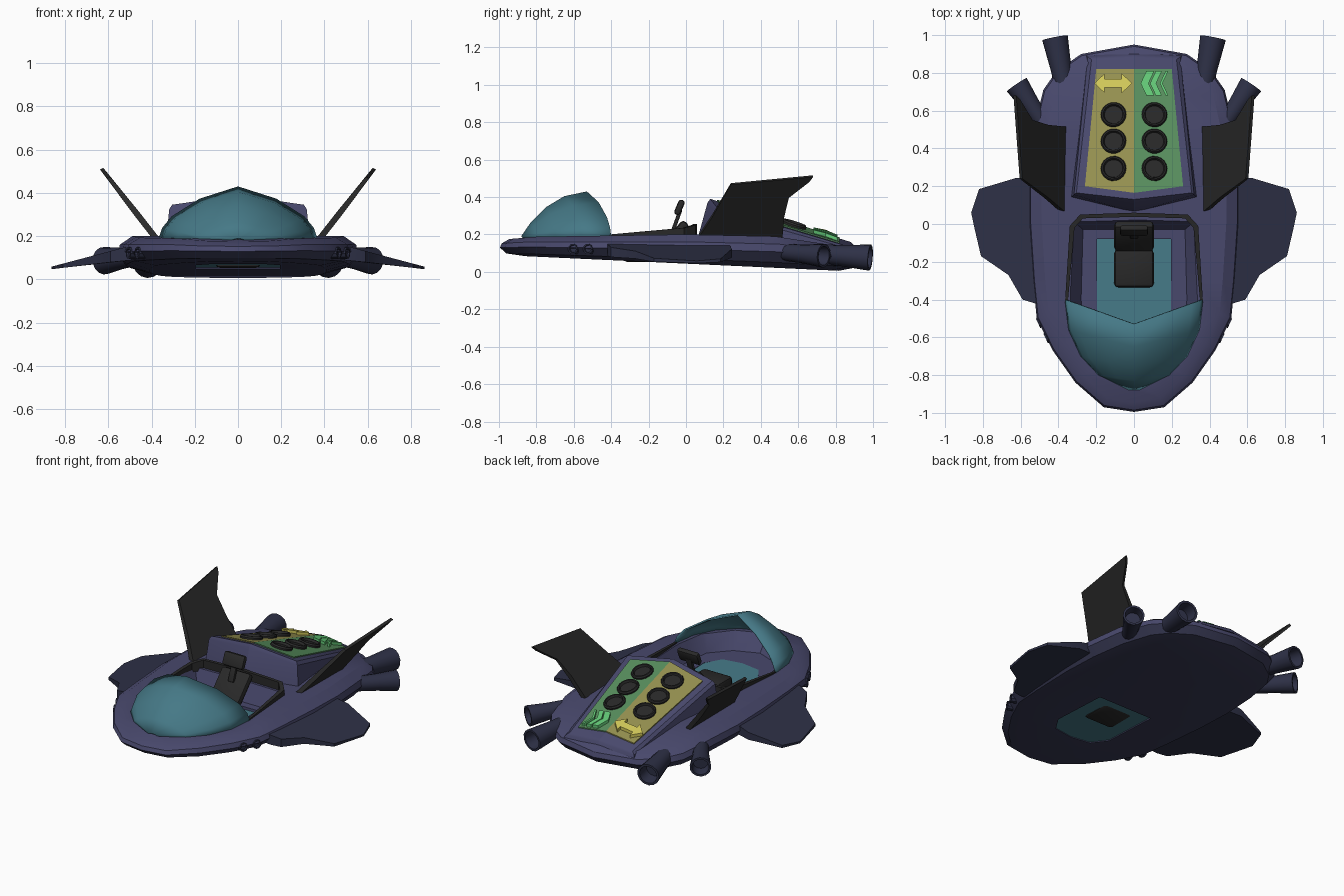
import bpy, bmesh, math
from mathutils import Vector, Matrix

if "Cube" in bpy.data.objects:
    bpy.data.objects.remove(bpy.data.objects["Cube"])

def mat(name, r, g, b):
    m = bpy.data.materials.new(name)
    m.diffuse_color = (r, g, b, 1)
    m.use_nodes = True
    m.node_tree.nodes["Principled BSDF"].inputs["Base Color"].default_value = m.diffuse_color
    return m

PURPLE = mat("purple", .065, .065, .15)
BELLY = mat("belly", .04, .042, .09)
NAVY = mat("navy", .027, .03, .062)
BLACK = mat("black", .022, .022, .022)
GLASS = mat("glass", .06, .19, .24)
OLIVE = mat("olive", .30, .28, .08)
GREEN = mat("green", .10, .28, .115)
YELLOW = mat("yellow", .64, .58, .10)
LIME = mat("lime", .13, .60, .19)

def lerp(table, t):
    for (a, u), (b, v) in zip(table, table[1:]):
        if t <= b:
            return u + (v - u) * (max(t, a) - a) / (b - a)
    return table[-1][1]

def smooth(o, angle=32):
    bpy.ops.object.select_all(action='DESELECT')
    o.select_set(True)
    bpy.context.view_layer.objects.active = o
    bpy.ops.object.shade_smooth_by_angle(angle=math.radians(angle))

def build(name, verts, faces, m, mirror=False, angle=32):
    me = bpy.data.meshes.new(name)
    me.from_pydata([tuple(v) for v in verts], [], faces)
    bm = bmesh.new()
    bm.from_mesh(me)
    bmesh.ops.recalc_face_normals(bm, faces=bm.faces)
    bm.to_mesh(me)
    bm.free()
    me.materials.append(m)
    o = bpy.data.objects.new(name, me)
    bpy.context.collection.objects.link(o)
    smooth(o, angle)
    if mirror:
        o.modifiers.new("mirror", 'MIRROR')
    return o

def loft(name, rings, m, mirror=False, closed=True, cap='ngon', angle=32):
    n = len(rings[0])
    verts = [v for r in rings for v in r]
    faces = [(k*n+i, k*n+(i+1) % n, (k+1)*n+(i+1) % n, (k+1)*n+i)
             for k in range(len(rings)-1) for i in range(n if closed else n-1)]
    for base in (0, (len(rings)-1)*n):
        if cap == 'ngon':
            faces.append([base+i for i in range(n)])
        elif cap == 'strip':      # left-right strips of a symmetric outline
            for i in range(n//2):
                f = dict.fromkeys([i, i+1, (n-i-1) % n, (n-i) % n])
                faces.append([base+j for j in f])
    return build(name, verts, faces, m, mirror, angle)

def sym(half):
    return half + [(-p[0], *p[1:]) for p in half[-2:0:-1]]

def plate(name, pts, low, high, m, mirror=False):
    return loft(name, [[(x, y, f(x, y)) for x, y in pts] for f in (low, high)], m, mirror)

def lathe(name, profile, pos, axis, m, mirror=False, n=14):
    q = Vector((0, 0, 1)).rotation_difference(Vector(axis))
    rings = [[Vector(pos) + q @ Vector((r*math.cos(math.tau*i/n), r*math.sin(math.tau*i/n), h))
              for i in range(n)] for r, h in profile]
    return loft(name, rings, m, mirror)

def box(name, size, pos, tilt, m, bevel=.02):
    bm = bmesh.new()
    bmesh.ops.create_cube(bm, size=1, matrix=Matrix.Translation(pos) @
                          Matrix.Rotation(tilt, 4, 'X') @ Matrix.Diagonal((*size, 1)))
    bmesh.ops.bevel(bm, geom=bm.edges[:], offset=bevel, segments=2, affect='EDGES', profile=.5)
    me = bpy.data.meshes.new(name)
    bm.to_mesh(me)
    bm.free()
    me.materials.append(m)
    o = bpy.data.objects.new(name, me)
    bpy.context.collection.objects.link(o)
    smooth(o)
    return o

def cut(o, cutter):
    b = o.modifiers.new("cut", 'BOOLEAN')
    b.operation, b.solver, b.object = 'DIFFERENCE', 'EXACT', cutter
    bpy.context.view_layer.objects.active = o
    bpy.ops.object.modifier_apply(modifier="cut")
    bpy.data.objects.remove(cutter)

# Hull: one outline lofted from belly to deck
outline = sym([(0, -.995), (.16, -.97), (.31, -.84), (.43, -.67), (.515, -.5), (.535, -.3), (.555, 0),
               (.555, .25), (.53, .5), (.48, .71), (.41, .81), (.28, .90), (0, .95)])
belly = lambda x, y: .044 - .04*y
deck = lambda x, y: lerp([(-1, .175), (-.85, .188), (0, .2), (.5, .19), (.95, .125)], y)
def hull_ring(sx, sy, t):
    return [(x*sx, y*sy, belly(0, y)*(1-t) + deck(0, y)*t) for x, y in outline]
hull = loft("hull", [hull_ring(.74, .86, 0), hull_ring(.93, .965, .16), hull_ring(1, 1, .5),
                     hull_ring(.985, .99, .75), hull_ring(.88, .95, 1)], PURPLE, cap='strip')
hull.data.materials.append(BELLY)
for p in hull.data.polygons:
    p.material_index = int(p.normal.z < .05)

# Cockpit well and floor window
well_low = sym([(0, -.76), (.15, -.7), (.26, -.58), (.28, -.4), (.27, -.03), (0, -.03)])
well_top = sym([(0, -.86), (.19, -.78), (.32, -.61), (.35, -.4), (.325, .02), (0, .03)])
cut(hull, loft("well_cutter", [[(x, y, .088) for x, y in well_low],
                               [(x, y, .22) for x, y in well_top]], PURPLE))
window = sym([(0, -.58), (.13, -.56), (.195, -.46), (.195, -.08), (0, -.08)])
cut(hull, plate("window_cutter", window, lambda x, y: -.1, lambda x, y: .15, PURPLE))
smooth(hull, 30)
plate("floor_window", window, lambda x, y: belly(x, y) + .008, lambda x, y: belly(x, y) + .024, GLASS)

# Cockpit frame
path = [((.365, -.41), (.35, -.41), .2), ((.34, -.01), (.315, -.02), .235),
        ((.285, .05), (.27, .03), .25), ((0, .06), (0, .038), .255)]
loft("cockpit_frame", [[(*a, .18), (*a, z), (*b, z), (*b, .18)] for a, b, z in path], BLACK, mirror=True)

# Canopy: ribs from base to crest (base x, base y, crest y, crest z)
ribs = [(.37, -.40, -.53, .43), (.35, -.56, -.65, .405), (.285, -.70, -.75, .345),
        (.19, -.80, -.83, .265), (.03, -.878, -.88, .192)]
section = [(1, 0), (.95, .22), (.83, .44), (.48, .77), (0, 1)]
canopy = loft("canopy", [[(s*bx*f, by+(cy-by)*(1-f), .183+(cz-.183)*h)
                          for s, f, h in [(1, *p) for p in section] + [(-1, *p) for p in section[-2::-1]]]
                         for bx, by, cy, cz in ribs], GLASS, closed=False, cap=None, angle=40)
sol = canopy.modifiers.new("thickness", 'SOLIDIFY')
sol.thickness = .01

# Seat
box("seat_cushion", (.21, .2, .078), (0, -.235, .092), 0, BLACK)
box("seat_back", (.21, .05, .2), (0, -.065, .19), -.75, BLACK)
box("headrest_post", (.04, .02, .12), (0, -.05, .275), -.35, BLACK, .005)
box("headrest", (.15, .035, .085), (0, -.035, .345), -.4, BLACK, .014)

# Engine deck, sloping to the rear with a low ridge
loft("engine_deck", [
    [(0, .06, .17), (.335, .14, .16), (.265, .9, .08), (0, .91, .08)],
    [(0, .115, .37), (.318, .155, .325), (.245, .885, .12), (0, .895, .145)],
    [(0, .13, .39), (.305, .165, .345), (.225, .87, .135), (0, .88, .16)]], PURPLE, mirror=True)
def slope(x, y):
    c, s = .39 - .307*(y-.13), .345 - .298*(y-.165)
    return c + (s-c)*abs(x)/(.305 - .113*(y-.165))
on_deck = lambda h: (lambda x, y: slope(x, y) + h)
for name, s, m in (("left_panel", -1, OLIVE), ("right_panel", 1, GREEN)):
    plate(name, [(0, .165), (s*.26, .2), (s*.2, .82), (0, .82)], on_deck(-.01), on_deck(.007), m)

# Six ports
for i, y in enumerate((.29, .435, .575)):
    lathe(f"port_{i}", [(.064, -.02), (.068, .016), (.062, .026), (.054, .026), (.049, .012), (.002, .012)],
          (.107, y, slope(.107, y)), (.1, .3, .95), BLACK, mirror=True, n=18)

# Double arrow and chevrons
half = [(.1, 0), (.045, .052), (.045, .022)]
arrow = half + [(-x, y) for x, y in half[::-1]] + [(-x, -y) for x, y in half[1:]] + [(x, -y) for x, y in half[:0:-1]]
plate("double_arrow", [(x-.11, y+.745) for x, y in arrow], on_deck(0), on_deck(.026), YELLOW)
for i, (x, w) in enumerate(((.035, .042), (.085, .032), (.137, .014))):
    pts = [(x, 0), (x+.03, .064), (x+.03+w, .064), (x+w, 0), (x+.03+w, -.064), (x+.03, -.064)]
    plate(f"chevron_{i}", [(a, b+.745) for a, b in pts], on_deck(0), on_deck(.026), LIME)

# Fins
fin = [(.06, .18), (.14, .3), (.24, .47), (.68, .512), (.66, .485), (.55, .4), (.525, .3), (.515, .18)]
loft("tail_fin", [[(.372 + (z-.18)*.78 + d*t, y, z - d*.6*t) for y, z in fin
                   for t in [1 if z < .4 else .6]] for d in (-.012, .012)], BLACK, mirror=True)

# Side wings, thinning outwards
wing = [(.45, -.42), (.525, -.42), (.59, -.40), (.665, -.27), (.81, -.17), (.845, -.02), (.862, .06),
        (.82, .185), (.62, .245), (.45, .22)]
wing_top = lambda x, y: .168 - .265*(x-.45)
plate("wing", wing, lambda x, y: wing_top(x, y) - lerp([(.45, .075), (.6, .05), (.86, .012)], x),
      wing_top, NAVY, mirror=True)

# Thruster nozzles and small side jets
def nozzle(name, start, end, r):
    d = Vector(end) - Vector(start)
    n = d.length
    lathe(name, [(r*.7, 0), (r*.8, n*.5), (r, n), (r*.8, n), (r*.7, n*.75), (.002, n*.75)],
          start, d, NAVY, mirror=True)
nozzle("rear_nozzle", (.355, .66, .1), (.418, .985, .076), .07)
nozzle("outer_nozzle", (.48, .53, .105), (.62, .737, .086), .064)
for i, (x, y) in enumerate(((.455, -.6), (.495, -.52))):
    lathe(f"side_jet_{i}", [(.028, -.03), (.028, .014), (.02, .014), (.018, .004), (.001, .004)],
          (x, y, .122), (.9, -.42, 0), NAVY, mirror=True, n=10)
